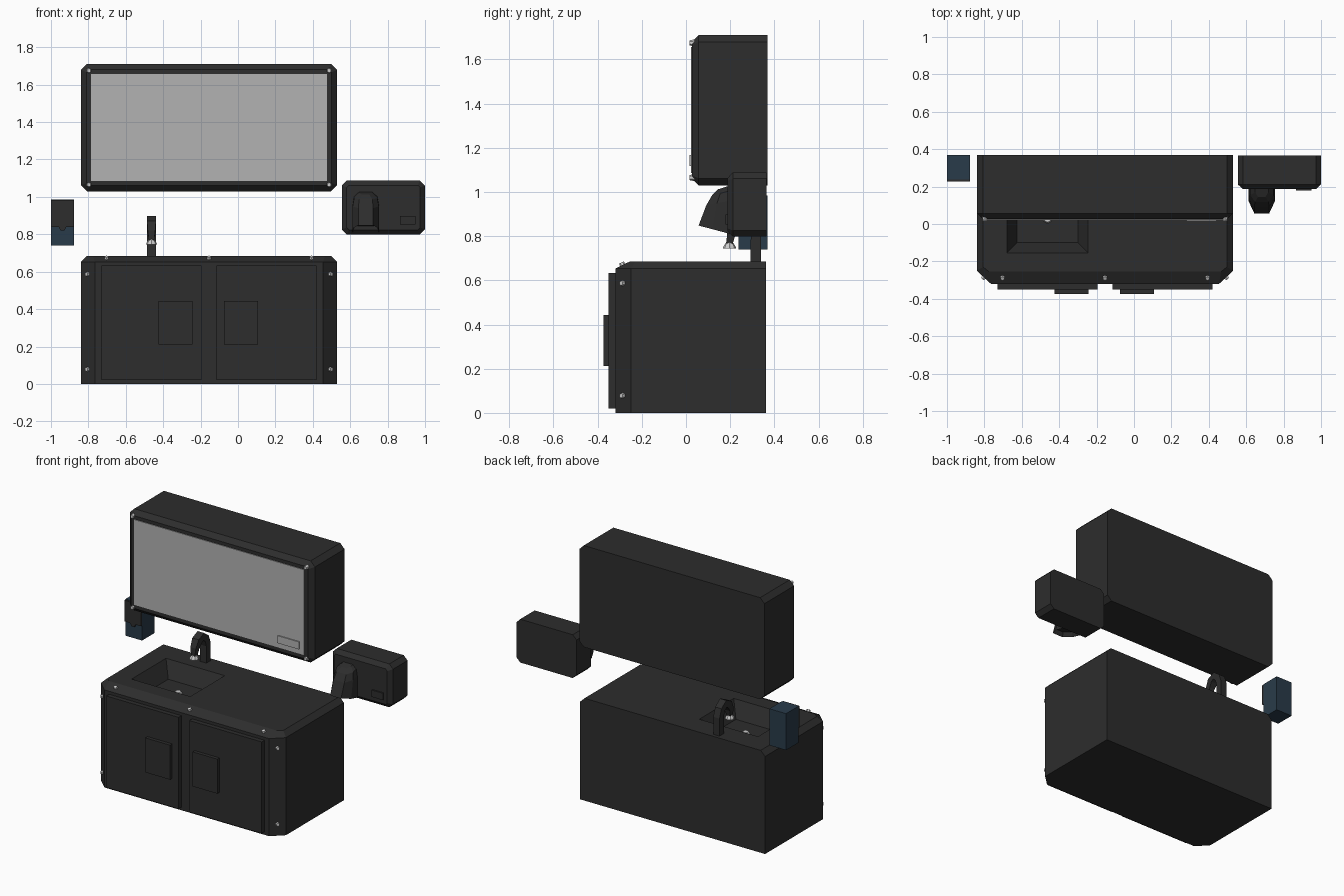
import bpy, bmesh, math
from mathutils import Vector

if "Cube" in bpy.data.objects:
    bpy.data.objects.remove(bpy.data.objects["Cube"])


def material(name, rgb):
    m = bpy.data.materials.new(name)
    m.diffuse_color = (*rgb, 1)
    m.use_nodes = True
    m.node_tree.nodes["Principled BSDF"].inputs["Base Color"].default_value = m.diffuse_color
    return m


DARK = material("dark grey", (0.026, 0.026, 0.026))
GLASS = material("mirror grey", (0.45, 0.45, 0.45))
METAL = material("light metal", (0.62, 0.62, 0.62))
BLUE = material("dark blue", (0.022, 0.044, 0.068))


def finish(bm, name, mat):
    bmesh.ops.recalc_face_normals(bm, faces=bm.faces)
    me = bpy.data.meshes.new(name)
    bm.to_mesh(me)
    bm.free()
    me.materials.append(mat)
    ob = bpy.data.objects.new(name, me)
    bpy.context.collection.objects.link(ob)
    return ob


def loft_bm(rings):
    """Join equal-length rings of points with quads and cap both ends."""
    bm = bmesh.new()
    vs = [[bm.verts.new(p) for p in r] for r in rings]
    n = len(vs[0])
    for a, b in zip(vs, vs[1:]):
        for i in range(n):
            j = (i + 1) % n
            bm.faces.new((a[i], a[j], b[j], b[i]))
    bm.faces.new(vs[0])
    end = bm.faces.new(vs[-1])
    bmesh.ops.recalc_face_normals(bm, faces=bm.faces)
    return bm, end


def loft(name, rings, mat=DARK):
    return finish(loft_bm(rings)[0], name, mat)


def box(name, x0, x1, y0, y1, z0, z1, mat=DARK):
    return loft(name, [[(x0, y0, z), (x1, y0, z), (x1, y1, z), (x0, y1, z)] for z in (z0, z1)], mat)


def octagon(x0, x1, z0, z1, c, y):
    """Rectangle with cut corners, standing in the xz plane."""
    return [(x, y, z) for x, z in ((x0 + c, z0), (x1 - c, z0), (x1, z0 + c), (x1, z1 - c),
                                   (x1 - c, z1), (x0 + c, z1), (x0, z1 - c), (x0, z0 + c))]


def bolt(name, pos, normal, r=0.016, h=0.024):
    bm = bmesh.new()
    bmesh.ops.create_cone(bm, cap_ends=True, segments=6, radius1=r, radius2=r * 0.7, depth=h)
    ob = finish(bm, name, METAL)
    ob.location = pos
    ob.rotation_euler = Vector(normal).to_track_quat('Z', 'Y').to_euler()


# Cabinet with chamfered front corners and a sloping front edge on top
X0, X1, BACK = -0.84, 0.53, 0.363
outline = [(X0, BACK), (X0, -0.25), (-0.765, -0.32), (0.455, -0.32), (X1, -0.25), (X1, BACK)]
top = [(X0 + .033, BACK), (X0 + .033, -0.23), (-0.775, -0.255), (0.465, -0.255),
       (X1 - .033, -0.23), (X1 - .033, BACK)]
cabinet = loft("cabinet", [[(x, y, 0) for x, y in outline], [(x, y, 0.653) for x, y in outline],
                           [(x, y, 0.685) for x, y in top]])


# Tapered basin cut into the top
def basin_ring(z, d):
    x0, x1, y0, y1 = -0.68 + d, -0.245 - d, -0.155 + d, 0.21 - d
    return [(x0, y0, z), (x1, y0, z), (x1, y1, z), (x0, y1, z)]


cutter = loft("basin_cutter", [basin_ring(0.58, 0.055), basin_ring(0.72, -0.018)])
cutter.hide_render = True
mod = cabinet.modifiers.new("basin", 'BOOLEAN')
mod.operation, mod.solver, mod.object = 'DIFFERENCE', 'EXACT', cutter
bpy.context.view_layer.objects.active = cabinet
bpy.ops.object.modifier_apply(modifier="basin")
bpy.data.objects.remove(cutter)
bolt("drain", (-0.4625, 0.028, 0.585), (0, 0, 1), 0.027, 0.014)

# Doors and their handle plates
for side, dx, hx in (("left", -0.73, -0.425), ("right", -0.115, -0.075)):
    box(side + "_door", dx, dx + 0.535, -0.35, -0.315, 0.02, 0.633)
    box(side + "_handle_plate", hx, hx + 0.183, -0.373, -0.345, 0.212, 0.443)

# Cabinet bolts
for z in (0.078, 0.587):
    bolt("corner_bolt_left", (-0.8025, -0.285, z), (-1, -1, 0))
    bolt("corner_bolt_right", (0.4925, -0.285, z), (1, -1, 0))
for x in (-0.703, -0.155, 0.393):
    bolt("edge_bolt", (x, -0.287, 0.67), (0, -0.45, 0.9))

# Faucet: square tube swept along an arch of (y, z, half width)
path = [(0.316, 0.675, .023), (0.316, 0.80, .023), (0.300, 0.847, .023), (0.265, 0.873, .024),
        (0.228, 0.855, .024), (0.205, 0.815, .020), (0.197, 0.765, .014)]
rings = []
for i, (y, z, w) in enumerate(path):
    a, b = path[max(i - 1, 0)], path[min(i + 1, len(path) - 1)]
    t = Vector((0, b[0] - a[0], b[1] - a[1])).normalized()
    n = Vector((0, -t.z, t.y)) * w
    c = Vector((-0.4625, y, z))
    s = Vector((w, 0, 0))
    rings.append([c - s - n, c + s - n, c + s + n, c - s + n])
loft("faucet", rings)


# Flared spout tip
def circle(z, r):
    return [(-0.4625 + r * math.cos(k * math.pi / 4), 0.197 + r * math.sin(k * math.pi / 4), z) for k in range(8)]


loft("faucet_tip", [circle(0.745, .030), circle(0.755, .027), circle(0.775, .013), circle(0.785, .011)], METAL)

# Mirror cabinet with a recessed glass panel
M = (X0, X1, 1.03, 1.71)
bm, front = loft_bm([octagon(*M, .032, 0.37), octagon(*M, .032, 0.057),
                     octagon(M[0] + .03, M[1] - .03, M[2] + .03, M[3] - .03, .014, 0.027)])
bmesh.ops.inset_region(bm, faces=[front], thickness=0.012, depth=0)
finish(bm, "mirror_cabinet", DARK)
box("mirror_glass", -0.785, 0.475, 0.022, 0.03, 1.086, 1.657, GLASS)
box("mirror_tag", 0.28, 0.44, 0.015, 0.024, 1.118, 1.168, GLASS)
for x in (-0.797, 0.487):
    for z in (1.065, 1.675):
        bolt("mirror_bolt", (x, 0.027, z), (0, -1, 0))

# Hand dryer body
D = (0.555, 1.0, 0.798, 1.088)
loft("dryer_body", [octagon(*D, .028, 0.365), octagon(*D, .028, 0.212),
                    octagon(D[0] + .026, D[1] - .026, D[2] + .026, D[3] - .026, .012, 0.187)])
box("dryer_button", 0.865, 0.948, 0.178, 0.195, 0.852, 0.898)


# Faceted dryer nozzle: (back z, front z, front y, half width), open at the bottom
def hood(zb, zf, yf, w, cx=0.683):
    ym, yb = yf + (0.2 - yf) * 0.45, 0.2
    zm = zf + (zb - zf) * 0.45
    return [(cx - w, yb, zb), (cx - w, ym, zm), (cx - w * .57, yf, zf),
            (cx + w * .57, yf, zf), (cx + w, ym, zm), (cx + w, yb, zb)]


bm, mouth = loft_bm([hood(1.03, 1.012, .145, .035), hood(1.005, 0.985, .118, .062),
                     hood(0.96, 0.94, .092, .07), hood(0.81, 0.848, .057, .07)])
bmesh.ops.inset_region(bm, faces=[mouth], thickness=0.014, depth=0)
bmesh.ops.translate(bm, verts=mouth.verts, vec=(0, 0.004, 0.03))
finish(bm, "dryer_nozzle", DARK)

# Soap dispenser: blue tank, dark front cover and small spout
box("soap_tank", -1.0, -0.877, 0.238, 0.37, 0.74, 0.985, BLUE)
box("soap_cover", -1.0, -0.877, 0.226, 0.239, 0.84, 0.982)
loft("soap_spout", [[(-0.9385 + sx * w, y, z) for sx, y in ((-1, .228), (1, .228), (1, .24), (-1, .24))]
                    for w, z in ((.022, .842), (.01, .82))])
